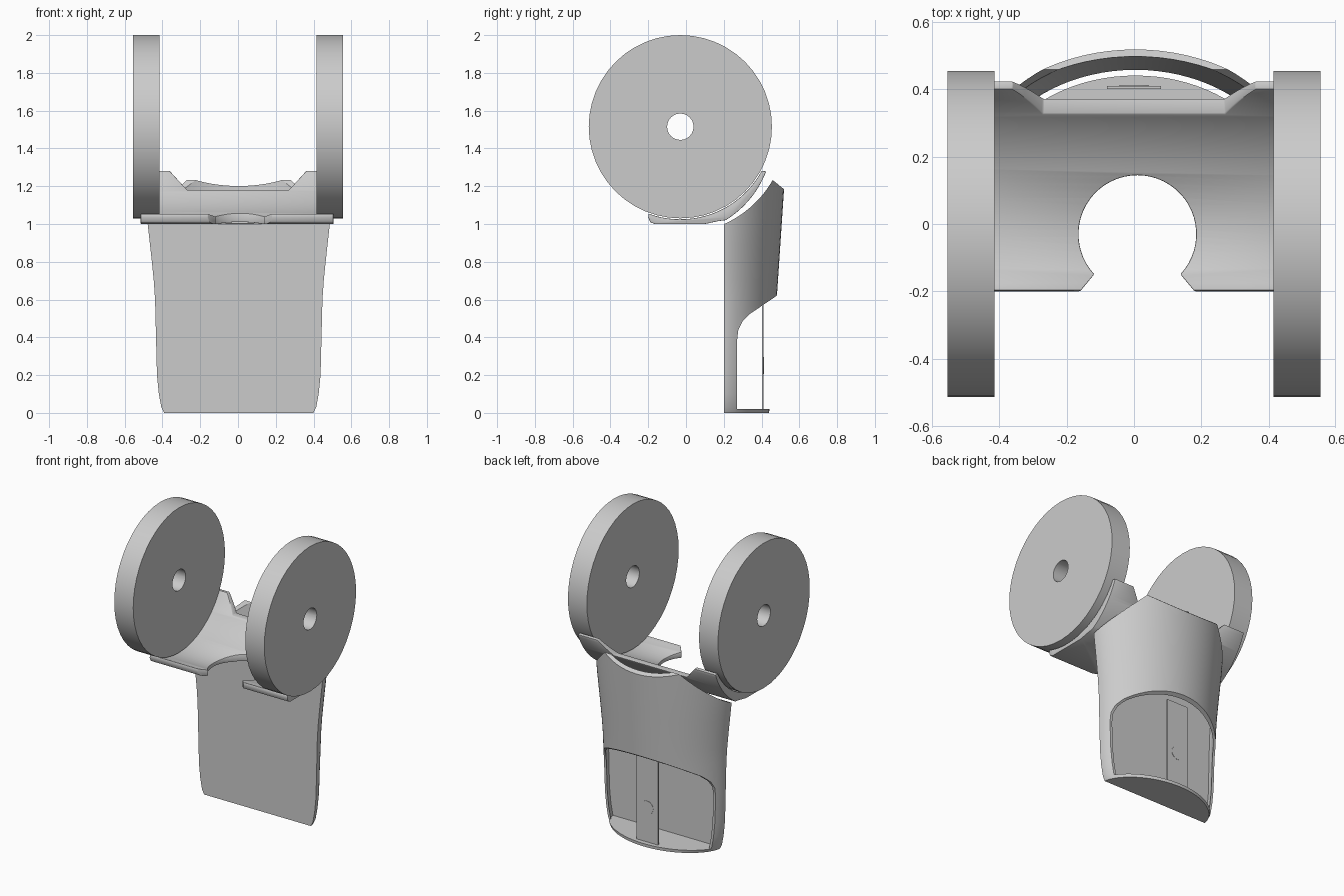
import bpy, bmesh, math

if "Cube" in bpy.data.objects:
    bpy.data.objects.remove(bpy.data.objects["Cube"])

grey = bpy.data.materials.new("plain grey")
grey.diffuse_color = (0.6, 0.6, 0.6, 1)
grey.use_nodes = True
grey.node_tree.nodes["Principled BSDF"].inputs["Base Color"].default_value = grey.diffuse_color
AXLE_Y, AXLE_Z = -0.03, 1.515


def make(name, bm, helper=False):
    bmesh.ops.recalc_face_normals(bm, faces=bm.faces)
    me = bpy.data.meshes.new(name)
    bm.to_mesh(me)
    bm.free()
    me.materials.append(grey)
    ob = bpy.data.objects.new(name, me)
    bpy.context.collection.objects.link(ob)
    ob.hide_render = helper
    ob.hide_viewport = False
    return ob


def loft(name, rings, helper=False):
    """Closed solid through rings that all have the same point count."""
    bm = bmesh.new()
    vs = [[bm.verts.new(p) for p in r] for r in rings]
    n = len(vs[0])
    for a, b in zip(vs, vs[1:]):
        for i in range(n):
            bm.faces.new((a[i], a[(i + 1) % n], b[(i + 1) % n], b[i]))
    bm.faces.new(vs[0])
    bm.faces.new(vs[-1])
    return make(name, bm, helper)


def prism(name, pts, axis, lo, hi, helper=False):
    """Extrude a 2D outline along one axis."""
    def put(p, d):
        c = list(p)
        c.insert(axis, d)
        return c
    return loft(name, [[put(p, d) for p in pts] for d in (lo, hi)], helper)


def arc(r, a0, a1, n, cy=AXLE_Y, cz=AXLE_Z, r1=None):
    r1 = r if r1 is None else r1
    out = []
    for i in range(n + 1):
        t = i / n
        a = math.radians(a0 + (a1 - a0) * t)
        q = r + (r1 - r) * t
        out.append((cy + q * math.cos(a), cz + q * math.sin(a)))
    return out


def apply_all(ob, cutters, bevel=0):
    for c in cutters:
        m = ob.modifiers.new("cut", 'BOOLEAN')
        m.operation, m.object, m.solver = 'DIFFERENCE', c, 'EXACT'
    if bevel:
        b = ob.modifiers.new("soft_edges", 'BEVEL')
        b.width, b.segments, b.angle_limit = bevel, 2, math.radians(45)
    dg = bpy.context.evaluated_depsgraph_get()
    me = bpy.data.meshes.new_from_object(ob.evaluated_get(dg))
    ob.modifiers.clear()
    ob.data = me
    for c in cutters:
        bpy.data.objects.remove(c)
    smooth(ob)


def smooth(ob):
    bpy.ops.object.select_all(action='DESELECT')
    ob.select_set(True)
    bpy.context.view_layer.objects.active = ob
    bpy.ops.object.shade_smooth_by_angle(angle=math.radians(30))


# Two large wheels with axle holes
for side, x0 in (("left", -0.555), ("right", 0.415)):
    w = prism(side + "_wheel", arc(0.485, 0, 352.5, 47), 0, x0, x0 + 0.14)
    hole = prism("hole_cutter", arc(0.07, 0, 345, 23), 0, x0 - 0.1, x0 + 0.24, True)
    apply_all(w, [hole])

# D-shaped hollow body, flat in front and rounded behind
WIDTHS = [(0, .395), (.03, .41), (.1, .423), (.2, .433), (.4, .438), (.6, .443),
          (.7, .45), (.8, .46), (.9, .471), (1.0, .482), (1.15, .495), (1.3, .505)]


def d_ring(z, w, inset):
    front = 0.2 + inset * 0.7
    back = 0.44 + 0.08 * z / 1.2 - inset
    w -= inset
    ring = []
    for i in range(41):
        a = math.pi * i / 40
        ring.append((0.004 + w * math.cos(a), front + (back - front) * math.sin(a) ** 1.2, z))
    return ring


shell = loft("body_shell", [d_ring(z, w, 0) for z, w in WIDTHS])
inner_rows = [(0.02, .408)] + WIDTHS[2:] + [(1.45, .51)]
hollow = loft("hollow_cutter", [d_ring(z, w, 0.022) for z, w in inner_rows], True)
top_cut = prism("top_cutter", [(0, 1.5), (0, .951)] + arc(0.565, -75, -30, 16)
                + [(.53, 1.175), (.7, 1.0), (.7, 1.5)], 0, -1, 1, True)
window = prism("window_cutter", [(.27, .02), (.27, .38), (.277, .44), (.30, .485), (.34, .525),
                                 (.48, .62), (.62, .71), (.62, .02)], 0, -1, 1, True)
apply_all(shell, [hollow, top_cut, window])

# Upright strip and round button inside the rear window
smooth(prism("inner_strip", [(-.08, .402), (.08, .402), (.08, .41), (-.08, .41)], 2, .015, .6))
smooth(prism("strip_button", arc(.045, 0, 345, 23, 0, .25), 1, .409, .412))

# Curved cradle between and beneath the wheels
profile = (arc(0.49, -28.5, -110, 30) + [(-.2, 1.035), (-.19, 1.01), (-.165, 1.0), (.1, 1.0),
           (.17, 1.015)] + arc(0.55, -64, -27.5, 16, r1=0.512))
cradle = prism("cradle", profile, 0, -0.515, 0.505)
notch = prism("notch_cutter", arc(.175, -43, 223, 40, .01, -.03)
              + [(-.16, -.2), (-.16, -.4), (.18, -.4), (.18, -.2)], 2, .8, 1.4, True)
rear_dip = prism("dip_cutter", [(-.27, 1.18), (.27, 1.18), (.37, 1.29), (.37, 1.5),
                                (-.37, 1.5), (-.37, 1.29)], 1, .1, .8, True)
apply_all(cradle, [notch, rear_dip], 0.006)
